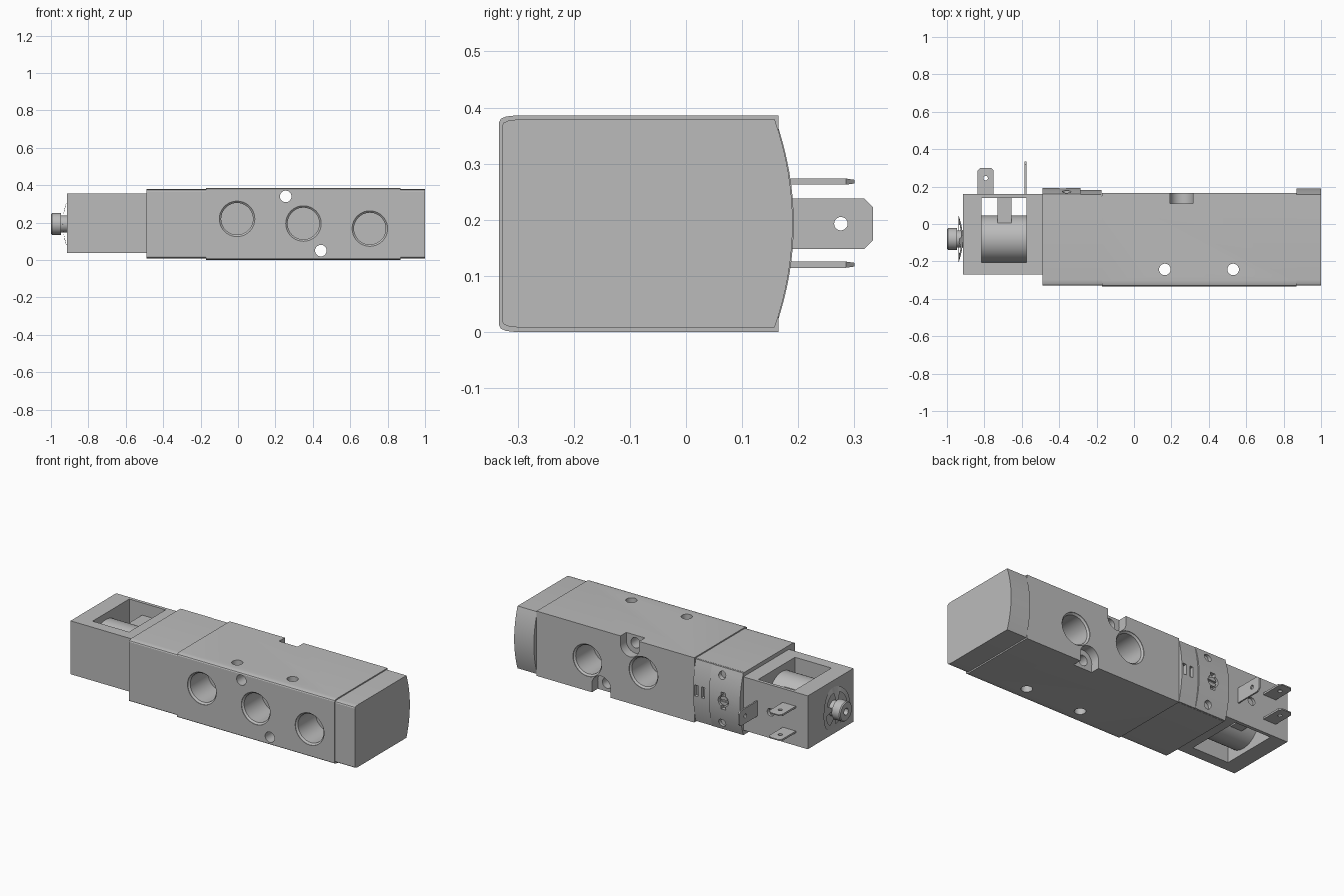
import bpy, bmesh, math
from mathutils import Vector, Matrix

if "Cube" in bpy.data.objects:
    bpy.data.objects.remove(bpy.data.objects["Cube"])

grey = bpy.data.materials.new("plain grey")
grey.use_nodes = True
TONE = (0.5, 0.5, 0.5, 1)
grey.diffuse_color = TONE
grey.node_tree.nodes["Principled BSDF"].inputs["Base Color"].default_value = TONE

MID = 0.193       # height of the valve's centre plane
AXIS_Y = -0.08    # coil axis


def finish(name, bm):
    bmesh.ops.recalc_face_normals(bm, faces=bm.faces)
    mesh = bpy.data.meshes.new(name)
    bm.to_mesh(mesh)
    bm.free()
    mesh.materials.append(grey)
    ob = bpy.data.objects.new(name, mesh)
    bpy.context.collection.objects.link(ob)
    return ob


def smooth(ob):
    bpy.ops.object.select_all(action='DESELECT')
    ob.select_set(True)
    bpy.context.view_layer.objects.active = ob
    bpy.ops.object.shade_smooth_by_angle(angle=math.radians(25))


def box(name, x, y, z):
    bm = bmesh.new()
    bmesh.ops.create_cube(bm, size=1)
    for v in bm.verts:
        v.co = [(r[0] + r[1]) / 2 + c * (r[1] - r[0]) for r, c in zip((x, y, z), v.co)]
    return finish(name, bm)


def prism(name, points, depth):
    """Extrude a closed outline of 3D points along the depth vector."""
    bm = bmesh.new()
    face = bm.faces.new([bm.verts.new(p) for p in points])
    ext = bmesh.ops.extrude_face_region(bm, geom=[face])["geom"]
    bmesh.ops.translate(bm, vec=depth, verts=[e for e in ext if isinstance(e, bmesh.types.BMVert)])
    return finish(name, bm)


def lathe(name, origin, direction, profile, sides=40):
    """Solid of revolution: profile is (distance, radius) along direction."""
    turn = Vector((0, 0, 1)).rotation_difference(Vector(direction)).to_matrix().to_4x4()
    place = Matrix.Translation(origin) @ turn
    bm = bmesh.new()
    rings = []
    for d, r in profile:
        angles = [2 * math.pi * i / sides for i in range(sides)]
        rings.append([bm.verts.new(place @ Vector((r * math.cos(a), r * math.sin(a), d)))
                      for a in angles])
    for a, b in zip(rings, rings[1:]):
        for i in range(sides):
            j = (i + 1) % sides
            bm.faces.new((a[i], a[j], b[j], b[i]))
    bm.faces.new(rings[0])
    bm.faces.new(rings[-1])
    return finish(name, bm)


def cut(ob, *cutters):
    for c in cutters:
        mod = ob.modifiers.new("cut", 'BOOLEAN')
        mod.operation, mod.solver, mod.object = 'DIFFERENCE', 'EXACT', c
        bpy.context.view_layer.objects.active = ob
        bpy.ops.object.modifier_apply(modifier=mod.name)
        bpy.data.objects.remove(c)


def section(name, x0, x1, front, back, low, high, bulge=0.0):
    """Long housing section with softened front edges and an optional bowed back."""
    half = [(front + 0.03, 0), (front + 0.012, 0.002), (front + 0.003, 0.006), (front, 0.012)]
    pts = [(y, low + d) for y, d in half] + [(y, high - d) for y, d in reversed(half)]
    n = 16 if bulge else 1
    for i in range(n + 1):
        t = 1 - 2 * i / n
        pts.append((back + bulge * (1 - t * t), (low + high) / 2 + t * (high - low) / 2))
    return prism(name, [(x0, y, z) for y, z in pts], (x1 - x0, 0, 0))


# Main valve body with ports and mounting holes
body = section("valve_body", -0.17, 0.87, -0.333, 0.165, 0, 0.386)
port = [(-0.02, 0.095), (0.003, 0.095), (0.012, 0.085), (0.18, 0.085)]
for x, z in ((-0.005, 0.22), (0.35, 0.195), (0.705, 0.168)):
    cut(body, lathe("port_cutter", (x, -0.333, z), (0, 1, 0), port))
for x, z in ((0.165, 0.207), (0.535, 0.182)):
    cut(body, lathe("port_cutter", (x, 0.165, z), (0, -1, 0), port))
for x, z, edge in ((0.255, 0.34, 0.45), (0.443, 0.05, -0.05)):
    cut(body, lathe("bolt_hole", (x, -0.5, z), (0, 1, 0), [(0, 0.031), (1, 0.031)], 24),
        lathe("counterbore", (x, 0.11, z), (0, 1, 0), [(0, 0.062), (0.2, 0.062)]),
        box("counterbore_slot", (x - 0.0615, x + 0.0615), (0.11, 0.3), sorted((z, edge))))
for x in (0.165, 0.53):
    cut(body, lathe("side_hole", (x, -0.243, -0.2), (0, 0, 1), [(0, 0.031), (0.8, 0.031)], 24))
smooth(body)

# End cap with bowed back
smooth(section("end_cap", 0.87, 1.0, -0.328, 0.158, 0.008, 0.379, 0.032))

# Pilot section, its low cover and raised cover
smooth(section("pilot_block", -0.49, -0.17, -0.328, 0.15, 0.008, 0.379))
low_cover = section("pilot_low_cover", -0.285, -0.175, 0.1, 0.158, 0.009, 0.378, 0.025)
for x in (-0.195, -0.24):
    cut(low_cover, box("slot_cutter", (x - 0.011, x + 0.011), (0.16, 0.3), (0.17, 0.235)))
smooth(low_cover)
cover = section("pilot_cover", -0.49, -0.285, 0.1, 0.16, 0.009, 0.378, 0.032)
for z in (0.335, 0.052):
    cut(cover, lathe("screw_hole", (-0.36, 0.13, z), (0, 1, 0), [(0, 0.023), (0.1, 0.023)], 24))
cut(cover, lathe("override_hole", (-0.38, 0.165, MID), (0, 1, 0), [(0, 0.034), (0.1, 0.034)], 24),
    box("override_notch", (-0.395, -0.365), (0.165, 0.3), (MID - 0.05, MID + 0.05)))
smooth(cover)
override = lathe("manual_override", (-0.38, 0.16, MID), (0, 1, 0), [(0, 0.027), (0.026, 0.027)], 24)
cut(override, box("driver_slot", (-0.42, -0.34), (0.176, 0.3), (MID - 0.006, MID + 0.006)))
smooth(override)
for z in (0.335, 0.052):
    smooth(lathe("cover_screw", (-0.36, 0.125, z), (0, 1, 0), [(0, 0.018), (0.03, 0.018)], 16))

# Solenoid frame with a window, coil and connector post inside
frame = box("solenoid_frame", (-0.915, -0.49), (-0.27, 0.16), (0.038, 0.356))
window = box("window_cutter", (-0.815, -0.575), (-0.205, 0.14), (-0.2, 0.6))
cut(frame, window,
    lathe("terminal_screw_hole", (-0.67, 0.11, MID), (0, 1, 0), [(0, 0.023), (0.1, 0.023)], 24))
smooth(frame)
smooth(lathe("coil", (-0.82, AXIS_Y, MID), (1, 0, 0), [(0, 0.125), (0.25, 0.125)], 48))
box("coil_post", (-0.73, -0.655), (0.0, 0.145), (MID - 0.09, MID + 0.09))

# Bowed retaining clip with inner tabs
bm = bmesh.new()
STEPS = 64
rings = []
for i in range(STEPS):
    a = 2 * math.pi * i / STEPS
    inner = 0.045 if i % 16 < 5 else 0.095
    pair = []
    for r in (inner, 0.122):
        y, z = r * math.cos(a), r * math.sin(a)
        pair.append(bm.verts.new((-0.937 + 0.022 * (z / 0.122) ** 2, AXIS_Y + y, MID + z)))
    rings.append(pair)
for a, b in zip(rings, rings[1:] + rings[:1]):
    bm.faces.new((a[0], a[1], b[1], b[0]))
bmesh.ops.solidify(bm, geom=bm.faces[:], thickness=0.005)
smooth(finish("retaining_clip", bm))

# Core tube end with a vent hole
stem = lathe("core_tube", (-0.91, AXIS_Y, MID), (-1, 0, 0),
             [(0, 0.045), (0.035, 0.045), (0.035, 0.058), (0.084, 0.058), (0.09, 0.053)])
cut(stem, lathe("vent_hole", (-0.97, AXIS_Y, MID), (-1, 0, 0), [(0, 0.02), (0.1, 0.02)], 24))
smooth(stem)


def blade(name, centre, across, length, half, thick, hole):
    """Flat connector blade with chamfered tip and a hole."""
    side = Vector(across)
    up = side.cross(Vector((0, 1, 0)))
    outline = [(-half, 0), (half, 0), (half, length - 0.015), (half - 0.015, length),
               (0.015 - half, length), (-half, length - 0.015)]
    c = Vector(centre)
    ob = prism(name, [c + side * s + Vector((0, y, 0)) - up * thick / 2 for s, y in outline],
               up * thick)
    cut(ob, lathe("blade_hole", c + Vector((0, hole, 0)) - up * 0.05, up,
                  [(0, 0.012), (0.1, 0.012)], 20))
    return ob


# Connector blades
for side, z in (("upper", 0.268), ("lower", 0.12)):
    ob = blade(side + "_blade", (-0.793, 0.15, z), (1, 0, 0), 0.15, 0.043, 0.011, 0.095)
    # thin the tip
    for v in ob.data.vertices:
        if v.co.y > 0.29:
            v.co.z = z + (v.co.z - z) * 0.6
blade("ground_blade", (-0.58, 0.15, MID), (0, 0, 1), 0.183, 0.045, 0.009, 0.126)
